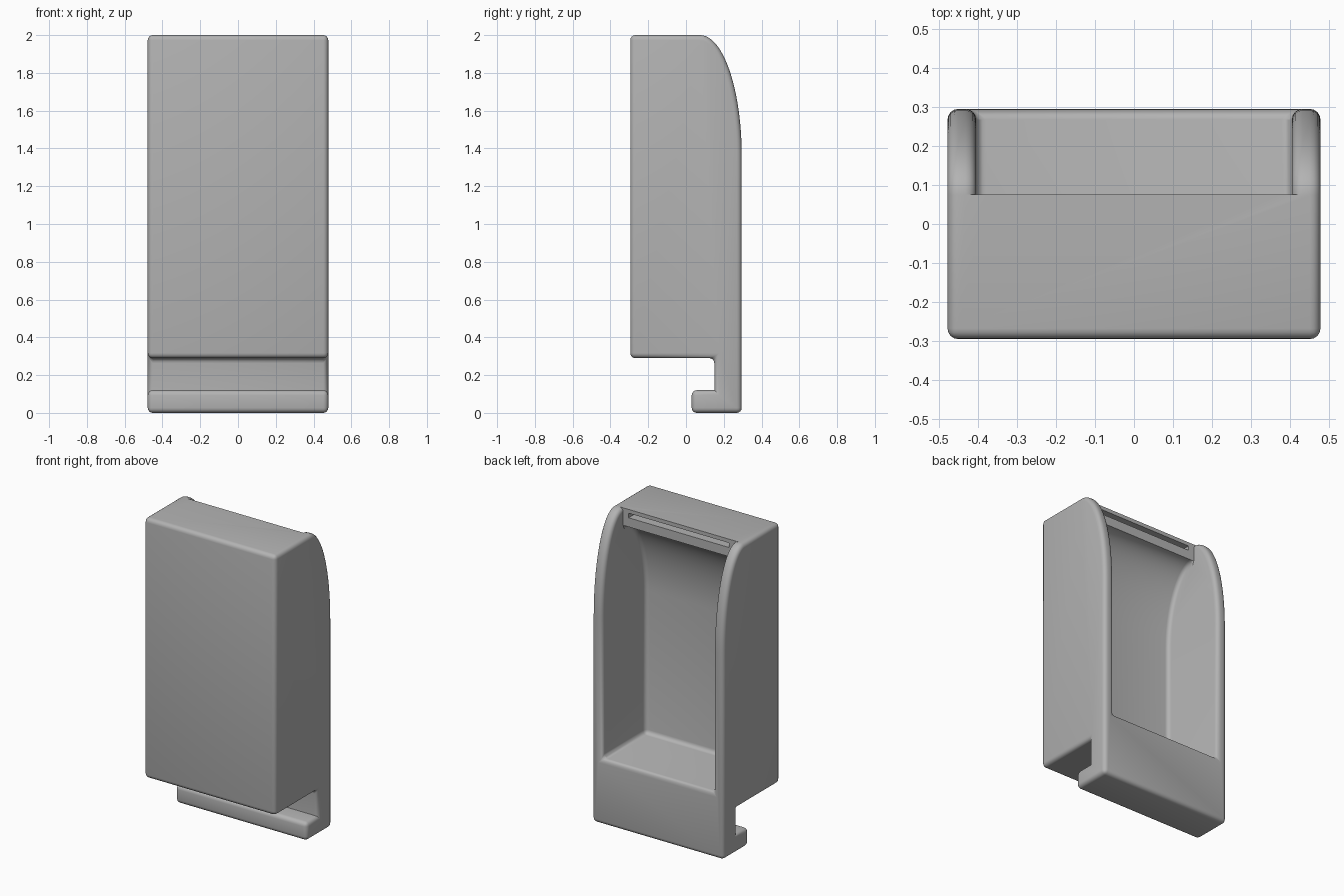
import bpy, bmesh
from math import sin, cos, pi, radians

old = bpy.data.objects.get("Cube")
if old:
    bpy.data.objects.remove(old, do_unlink=True)

mat = bpy.data.materials.new("plain grey")
mat.use_nodes = True
grey = (0.45, 0.45, 0.45, 1)
mat.diffuse_color = grey
mat.node_tree.nodes["Principled BSDF"].inputs["Base Color"].default_value = grey

LEDGE = 0.075          # y of the upright face under the top edge
HALF = 0.478           # half width of the body


def extrude(name, profile, half):
    """Extrude a (y, z) outline across x."""
    bm = bmesh.new()
    face = bm.faces.new([bm.verts.new((-half, y, z)) for y, z in profile])
    new = bmesh.ops.extrude_face_region(bm, geom=[face])["geom"]
    bmesh.ops.translate(bm, vec=(2 * half, 0, 0),
                        verts=[v for v in new if isinstance(v, bmesh.types.BMVert)])
    bmesh.ops.recalc_face_normals(bm, faces=bm.faces)
    mesh = bpy.data.meshes.new(name)
    bm.to_mesh(mesh)
    bm.free()
    obj = bpy.data.objects.new(name, mesh)
    bpy.context.collection.objects.link(obj)
    mesh.materials.append(mat)
    return obj


def arc(cy, cz, ry, rz, start, end, steps=24):
    """Points of an elliptical arc."""
    angles = [start + (end - start) * i / steps for i in range(steps + 1)]
    return [(cy + ry * cos(a), cz + rz * sin(a)) for a in angles]


def cut(obj, cutter):
    """Subtract the cutter, bake the result and drop the cutter."""
    mod = obj.modifiers.new("cut", 'BOOLEAN')
    mod.operation, mod.solver, mod.object = 'DIFFERENCE', 'EXACT', cutter
    baked = bpy.data.meshes.new_from_object(
        obj.evaluated_get(bpy.context.evaluated_depsgraph_get()))
    obj.modifiers.clear()
    obj.data = baked
    bpy.data.objects.remove(cutter, do_unlink=True)


# Body with a curved back top and a hook under the bottom
body = extrude("holder_body", [
    (-0.295, 2), (-0.295, 0.29), (0.15, 0.29), (0.15, 0.12), (0.03, 0.12),
    (0.03, 0), (0.295, 0)] + arc(LEDGE, 1.36, 0.22, 0.64, 0, pi / 2), HALF)

# Deep pocket open at the back, with a curved roof
cut(body, extrude("pocket_cutter", [
    (-0.16, 0.43), (0.5, 0.43), (0.5, 2.2), (LEDGE, 2.2)]
    + arc(LEDGE, 1.37, 0.235, 0.515, pi / 2, pi), 0.405))

# Round the sharp edges, leaving the ledge and the hook's inner corner crisp
bm = bmesh.new()
bm.from_mesh(body.data)
bmesh.ops.remove_doubles(bm, verts=bm.verts, dist=0.0001)


def lies_on(edge, y, z=None):
    return all(abs(v.co.y - y) < 0.002 and (z is None or abs(v.co.z - z) < 0.002)
               for v in edge.verts)


edges = [e for e in bm.edges
         if len(e.link_faces) == 2 and e.calc_face_angle() > radians(35)
         and not lies_on(e, LEDGE) and not lies_on(e, 0.15, 0.12)]
bmesh.ops.bevel(bm, geom=edges, offset=0.027, segments=4, profile=0.5,
                affect='EDGES', clamp_overlap=True)
bm.to_mesh(body.data)
bm.free()

# Thin slot in the ledge
slot = extrude("slot_cutter", [(-0.1, 1.945), (0.2, 1.945), (0.2, 1.975), (-0.1, 1.975)], 0.365)
cut(body, slot)

bpy.ops.object.select_all(action='DESELECT')
body.select_set(True)
bpy.context.view_layer.objects.active = body
bpy.ops.object.shade_smooth_by_angle(angle=radians(32))
